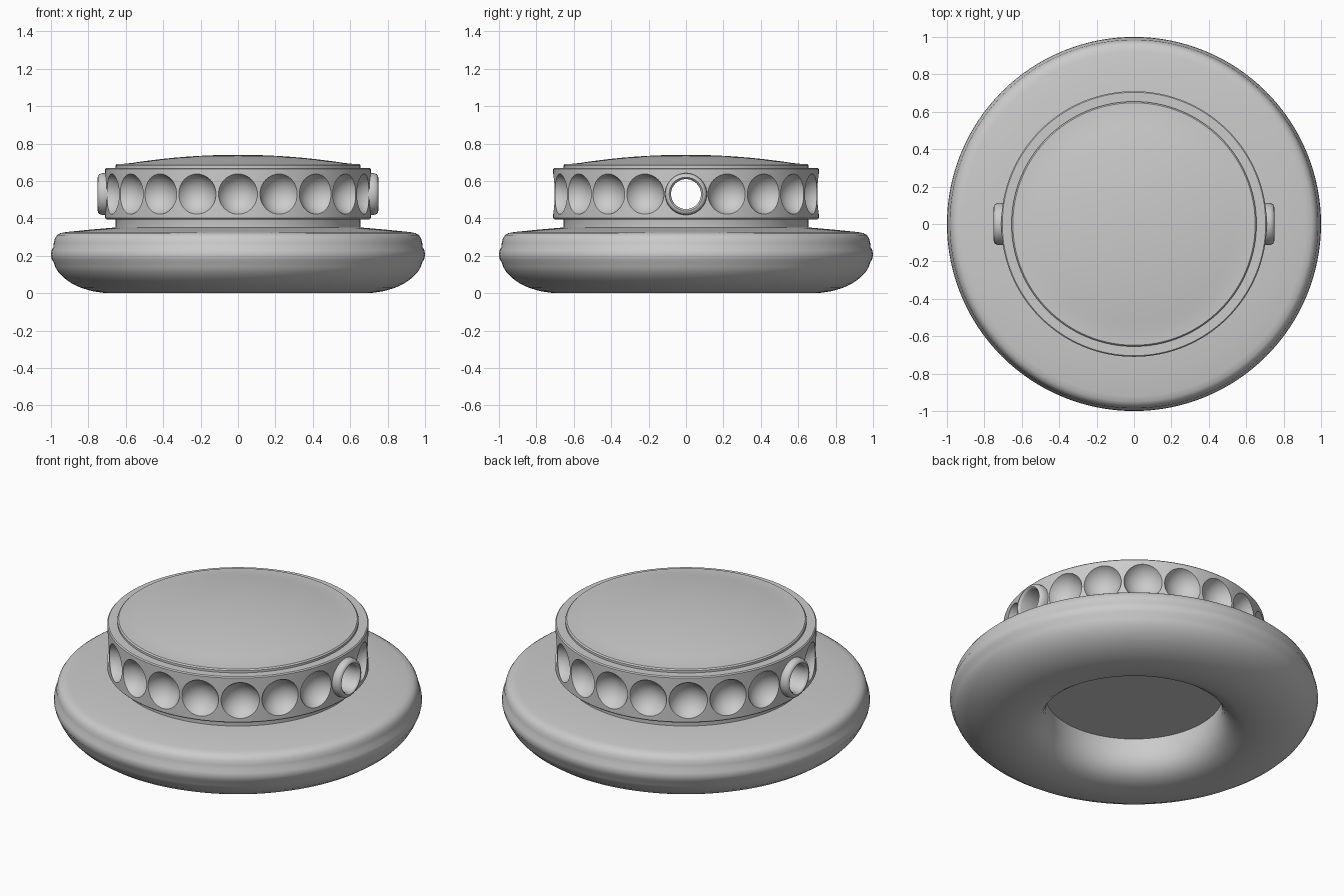
import bpy, bmesh, math
from mathutils import Matrix, Vector

if "Cube" in bpy.data.objects:
    bpy.data.objects.remove(bpy.data.objects["Cube"], do_unlink=True)

grey = bpy.data.materials.new("plain grey")
grey.use_nodes = True
grey.diffuse_color = (0.6, 0.6, 0.6, 1)
grey.node_tree.nodes["Principled BSDF"].inputs["Base Color"].default_value = (0.6, 0.6, 0.6, 1)


def make_object(name, bm):
    bmesh.ops.recalc_face_normals(bm, faces=bm.faces)
    mesh = bpy.data.meshes.new(name)
    bm.to_mesh(mesh)
    bm.free()
    obj = bpy.data.objects.new(name, mesh)
    bpy.context.collection.objects.link(obj)
    mesh.materials.append(grey)
    return obj


def smooth(obj, angle=30):
    bpy.ops.object.select_all(action="DESELECT")
    obj.select_set(True)
    bpy.context.view_layer.objects.active = obj
    bpy.ops.object.shade_smooth_by_angle(angle=math.radians(angle))


def lathe(name, profile, steps=128, closed=False, matrix=Matrix()):
    """Spin an (radius, height) profile about z."""
    bm = bmesh.new()
    verts = [bm.verts.new((r, 0, z)) for r, z in profile]
    pairs = list(zip(verts, verts[1:]))
    if closed:
        pairs.append((verts[-1], verts[0]))
    edges = [bm.edges.new(p) for p in pairs]
    bmesh.ops.spin(bm, geom=verts + edges, cent=(0, 0, 0), axis=(0, 0, 1),
                   angle=math.tau, steps=steps, use_duplicate=False)
    bmesh.ops.remove_doubles(bm, verts=bm.verts, dist=0.0001)
    bm.transform(matrix)
    return make_object(name, bm)


# Cushion-like base: recessed underside, rolled bottom, beaded rim, sloping top
base = lathe("base", [
    (0, 0.229), (0.484, 0.229), (0.478, 0.18), (0.48, 0.13), (0.495, 0.085),
    (0.52, 0.05), (0.56, 0.022), (0.61, 0.007), (0.67, 0.001), (0.72, 0.002),
    (0.78, 0.011), (0.84, 0.029), (0.89, 0.053), (0.93, 0.081), (0.96, 0.112),
    (0.978, 0.142), (0.985, 0.165), (0.995, 0.18), (1.0, 0.205), (0.997, 0.228),
    (0.987, 0.247), (0.985, 0.27), (0.979, 0.293), (0.968, 0.31),
    (0.95, 0.321), (0.92, 0.327), (0.80, 0.339), (0.65, 0.352), (0, 0.352)])
smooth(base)

# Narrow neck between base and drum
neck = lathe("neck", [(0, 0.34), (0.655, 0.34), (0.655, 0.392), (0.66, 0.41), (0, 0.41)])
smooth(neck)

# Drum with a ring of round scoops and a straight bore along x
MID = 0.53
drum = lathe("drum", [(0, 0.395), (0.704, 0.395), (0.71, 0.401),
                      (0.71, 0.664), (0.704, 0.67), (0, 0.67)])

bm = bmesh.new()
for i in range(20):
    a = math.tau * i / 20
    if i % 10 == 0:
        continue
    place = (Matrix.Rotation(a, 4, "Z") @ Matrix.Translation((0.75, 0, MID))
             @ Matrix.Rotation(math.pi / 2, 4, "Y"))
    bmesh.ops.create_uvsphere(bm, u_segments=40, v_segments=24, radius=0.115, matrix=place)
bore = Matrix.Translation((0, 0, MID)) @ Matrix.Rotation(math.pi / 2, 4, "Y")
bmesh.ops.create_cone(bm, cap_ends=True, segments=48, radius1=0.081, radius2=0.081,
                      depth=2, matrix=bore)
cutter = make_object("scoop_cutter", bm)
cutter.hide_render = True

cut = drum.modifiers.new("scoops", "BOOLEAN")
cut.operation = "DIFFERENCE"
cut.solver = "EXACT"
cut.object = cutter
bpy.ops.object.select_all(action="DESELECT")
drum.select_set(True)
bpy.context.view_layer.objects.active = drum
bpy.ops.object.modifier_apply(modifier=cut.name)
bpy.data.objects.remove(cutter, do_unlink=True)
smooth(drum)

# Shallow domed cap
dome = [(0.57 * (1 - k / 12), 0.696 + 0.044 * (1 - (1 - k / 12) ** 2)) for k in range(13)]
cap = lathe("cap", [(0, 0.66), (0.655, 0.66), (0.655, 0.683), (0.648, 0.69), (0.62, 0.691)] + dome)
smooth(cap)

# Rounded eyelets around both ends of the bore
for side, name in ((1, "left_eyelet"), (-1, "right_eyelet")):
    place = Matrix.Translation((0, 0, MID)) @ Matrix.Rotation(side * math.pi / 2, 4, "Y")
    eyelet = lathe(name, [
        (0.08, 0.66), (0.08, 0.735), (0.083, 0.744), (0.09, 0.75), (0.098, 0.749),
        (0.106, 0.742), (0.111, 0.73), (0.112, 0.71), (0.110, 0.69), (0.104, 0.66)],
        steps=48, closed=True, matrix=place)
    smooth(eyelet, 40)
